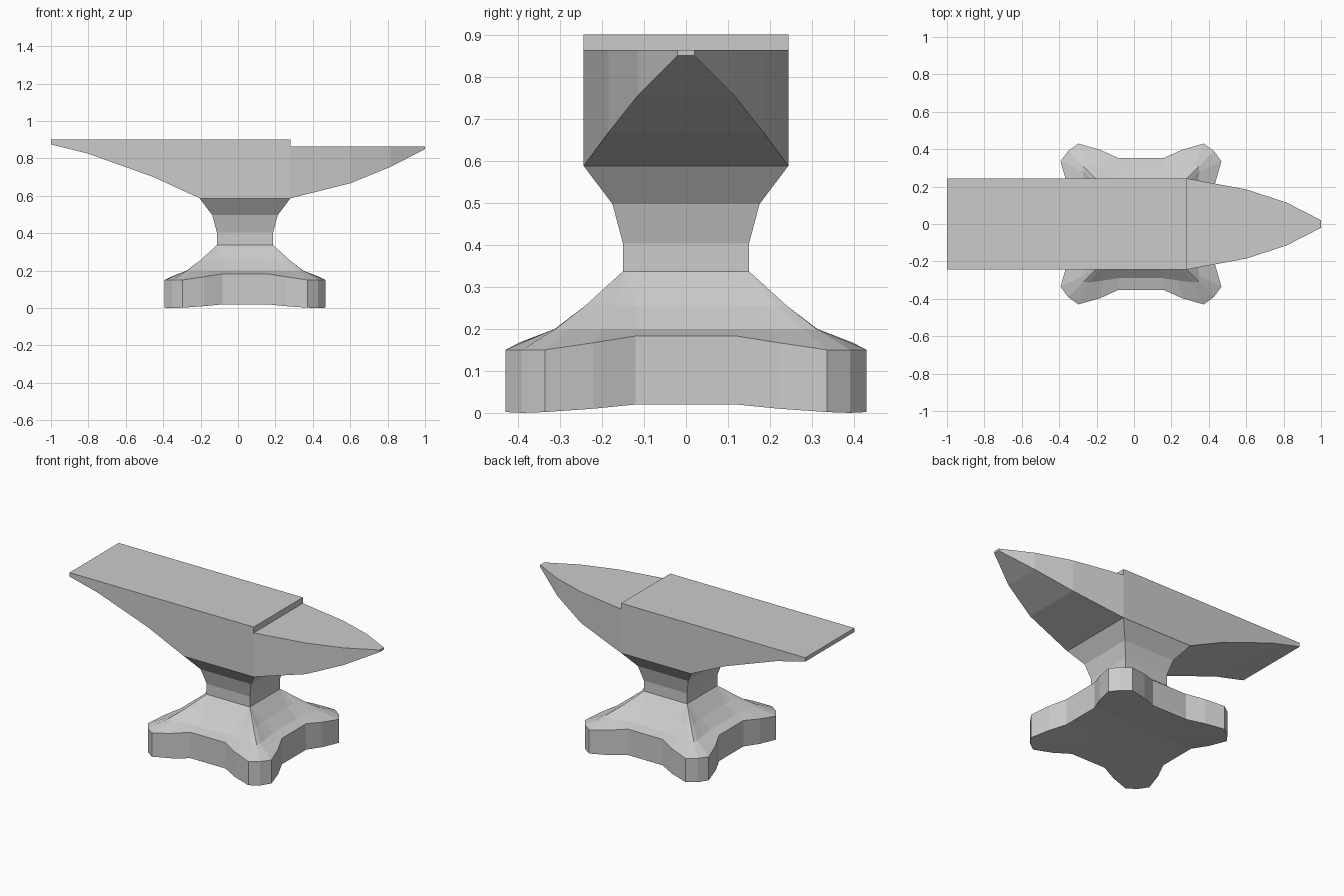
import bpy, bmesh

if "Cube" in bpy.data.objects:
    bpy.data.objects.remove(bpy.data.objects["Cube"])

CX = 0.0375  # centre of the pedestal along x


def loft(name, rings, cap_start=False, cap_end=False):
    """Skin a list of closed rings with flat quads."""
    bm = bmesh.new()
    vs = [[bm.verts.new(p) for p in ring] for ring in rings]
    n = len(rings[0])
    for a, b in zip(vs, vs[1:]):
        for i in range(n):
            j = (i + 1) % n
            bm.faces.new((a[i], a[j], b[j], b[i]))
    if cap_start:
        bm.faces.new(vs[0])
    if cap_end:
        bm.faces.new(vs[-1])
    bmesh.ops.remove_doubles(bm, verts=bm.verts, dist=0.0005)
    bmesh.ops.recalc_face_normals(bm, faces=bm.faces)
    me = bpy.data.meshes.new(name)
    bm.to_mesh(me)
    bm.free()
    ob = bpy.data.objects.new(name, me)
    bpy.context.collection.objects.link(ob)
    return ob


def section(x, half, low, high):
    return [(x, -half, low), (x, half, low), (x, half, high), (x, -half, high)]


def square(half, z):
    return [(CX + sx * half, sy * half, z)
            for sx, sy in ((-1, -1), (1, -1), (1, 1), (-1, 1))]


def four_fold(pts):
    """Mirror an eighth of an outline over the diagonal, then turn it four times."""
    quarter = pts + [(y, x, z) for x, y, z in reversed(pts[:-1])]
    ring = []
    for _ in range(4):
        ring += [(CX + x, y, z) for x, y, z in quarter]
        quarter = [(y, -x, z) for x, y, z in quarter]
    return ring


# Heel and face: constant width, curved underside
loft("anvil_body", [section(x, 0.244, z, 0.9) for x, z in
     ((-1, 0.875), (-0.8, 0.825), (-0.45, 0.7), (-0.205, 0.587), (0.28, 0.587))],
     True, True)

# Tapering horn, a little below the face
loft("horn", [section(x, h, z, 0.863) for x, h, z in
     ((0.28, 0.244, 0.587), (0.6, 0.185, 0.667), (0.815, 0.115, 0.755), (1, 0.02, 0.85))],
     False, True)

# Square waist
loft("waist", [square(h, z) for h, z in
     ((0.243, 0.587), (0.175, 0.497), (0.15, 0.403), (0.15, 0.337))])

# Four-lobed foot, from the hollow underside up to the waist
outline = [(0.12, 0.352), (0.22, 0.397), (0.335, 0.43), (0.39, 0.39)]


def outline_at(heights):
    return [(x, y, z) for (x, y), z in zip(outline, heights)]


foot_rings = [
    [(0.12, 0.12, 0.03)] * 4,
    outline_at((0.02, 0.01, 0.002, 0)),
    outline_at((0.183, 0.167, 0.15, 0.15)),
    [(0.118, 0.29, 0.2), (0.2, 0.302, 0.2), (0.28, 0.312, 0.2), (0.31, 0.31, 0.2)],
    [(0.118, 0.225, 0.255), (0.17, 0.23, 0.255), (0.215, 0.24, 0.255), (0.24, 0.24, 0.255)],
    [(0.15, 0.15, 0.337)] * 4,
]
loft("foot", [four_fold(r) for r in foot_rings], cap_start=False)

# Flat centre of the underside
me = bpy.data.meshes.new("foot_underside")
me.from_pydata(list(reversed(square(0.12, 0.03))), [], [(0, 1, 2, 3)])
bpy.context.collection.objects.link(bpy.data.objects.new("foot_underside", me))
